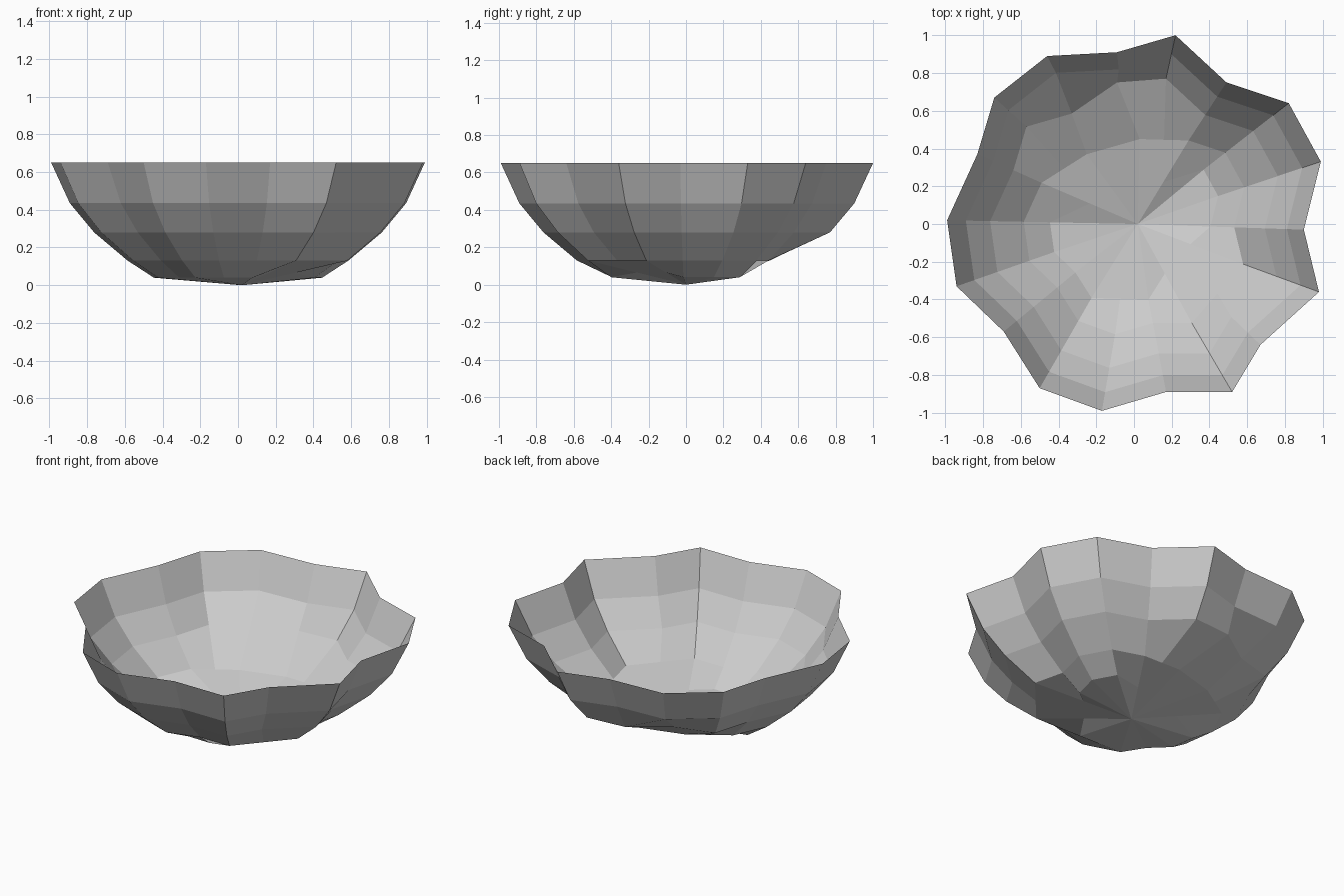
import bpy, bmesh
from mathutils import Vector

cube = bpy.data.objects.get("Cube")
if cube:
    bpy.data.objects.remove(cube, do_unlink=True)

# One plain grey for the whole shell
grey = bpy.data.materials.new("plain grey")
grey.use_nodes = True
colour = (0.6, 0.6, 0.6, 1)
grey.diffuse_color = colour
grey.node_tree.nodes["Principled BSDF"].inputs["Base Color"].default_value = colour

# Wavy rim outline, counterclockwise
rim = [(.99, .33), (.82, .64), (.49, .75), (.22, 1.0), (-.09, .91), (-.46, .89),
       (-.74, .67), (-.83, .37), (-.99, .02), (-.94, -.33), (-.69, -.57), (-.50, -.87),
       (-.17, -.99), (.17, -.89), (.52, -.89), (.67, -.64), (.98, -.36), (.90, -.03)]
# Scale and height of each ring, rim to base
levels = [(1, .65), (.9, .435), (.77, .28), (.59, .13), (.45, .04)]
rings = [[Vector((x * s, y * s, z)) for x, y in rim] for s, z in levels]
centre = Vector((.02, 0, 0))
wall, low, base = rings[2], rings[3], rings[4]

# Dented back of the bowl
wall[4] = Vector((-.09, .75, .28))
wall[5] = Vector((-.33, .585, .28))
low[4] = Vector((.03, .45, .13))
low[5] = Vector((-.25, .37, .13))
low[3] = (low[2] + low[4]) / 2
low[6] = (low[5] + low[7]) / 2
low[15] = (low[14] + low[16]) / 2

# Flat facets running straight down to the base
for i in (2, 3, 4, 5, 6, 7, 14, 15, 16):
    base[i] = centre.lerp(low[i], .5)
base[12] = (base[11] + base[13]) / 2

# Skin the rings and close the base with a fan
bm = bmesh.new()
grid = [[bm.verts.new(p) for p in ring] for ring in rings]
tip = bm.verts.new(centre)
n = len(rim)
for i in range(n):
    j = (i + 1) % n
    for upper, lower in zip(grid, grid[1:]):
        bm.faces.new((upper[j], upper[i], lower[i], lower[j]))
    bm.faces.new((grid[-1][j], grid[-1][i], tip))

mesh = bpy.data.meshes.new("bowl_shell")
bm.to_mesh(mesh)
bm.free()
mesh.materials.append(grey)
bowl = bpy.data.objects.new("bowl_shell", mesh)
bpy.context.collection.objects.link(bowl)
